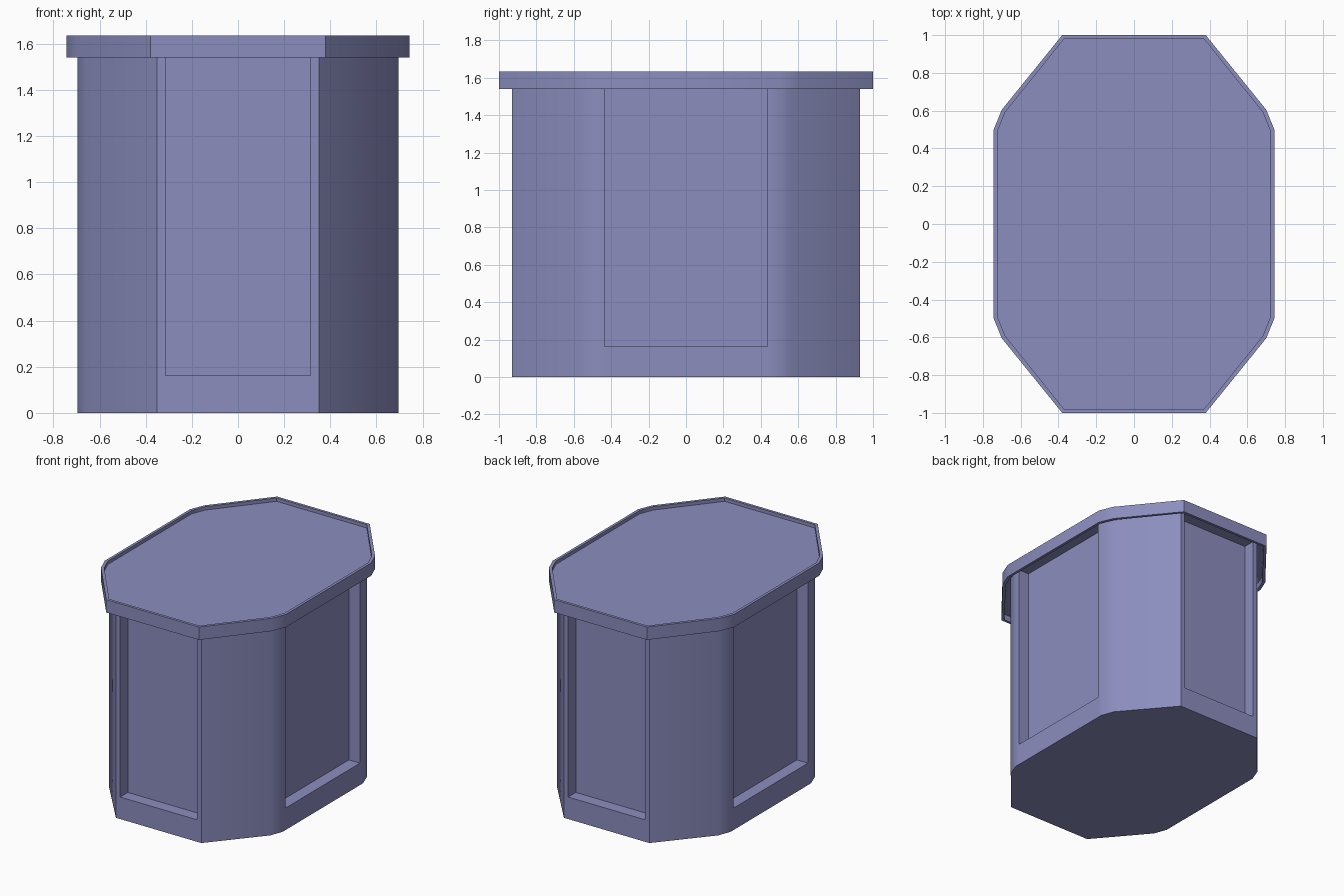
import bpy, bmesh, math

if "Cube" in bpy.data.objects:
    bpy.data.objects.remove(bpy.data.objects["Cube"])

mat = bpy.data.materials.new("dusty violet")
mat.diffuse_color = (0.26, 0.27, 0.52, 1)
mat.use_nodes = True
mat.node_tree.nodes["Principled BSDF"].inputs["Base Color"].default_value = mat.diffuse_color


def mirror_outline(quarter):
    """Quarter outline (from +x axis to +y axis) mirrored to all four quadrants, counter-clockwise."""
    half = quarter + [(-x, y) for x, y in reversed(quarter)]
    return half + [(-x, -y) for x, y in half]


def ring(bm, outline, z, inset=0.0):
    sx = 1 - inset / max(p[0] for p in outline)
    sy = 1 - inset / max(p[1] for p in outline)
    return [bm.verts.new((x * sx, y * sy, z)) for x, y in outline]


def bridge(bm, a, b):
    n = len(a)
    for i in range(n):
        j = (i + 1) % n
        bm.faces.new((a[i], a[j], b[j], b[i]))


def finish(bm, name):
    bmesh.ops.recalc_face_normals(bm, faces=bm.faces)
    me = bpy.data.meshes.new(name)
    bm.to_mesh(me)
    bm.free()
    me.materials.append(mat)
    ob = bpy.data.objects.new(name, me)
    bpy.context.collection.objects.link(ob)
    bpy.ops.object.select_all(action='DESELECT')
    ob.select_set(True)
    bpy.context.view_layer.objects.active = ob
    bpy.ops.object.shade_smooth_by_angle(angle=math.radians(32))
    return ob


# Body: closed base below, column with four recessed panels above
SILL, BODY_TOP, DEPTH = 0.163, 1.59, 0.09
PX, PY = 0.315, 0.435          # half widths of the end and side panels
X, Y = 0.695, 0.93
corner = [(X, 0.47), (0.66, 0.565), (0.35, Y)]
full = mirror_outline([(X, PY)] + corner + [(PX, Y)])
notched = mirror_outline([(X - DEPTH, PY), (X, PY)] + corner
                         + [(PX, Y), (PX, Y - DEPTH)])

bm = bmesh.new()
bottom = ring(bm, full, 0)
sill = ring(bm, full, SILL)
bridge(bm, bottom, sill)
bm.faces.new(list(reversed(bottom)))
low = []                       # column foot shares the sill vertices
for x, y in notched:
    if (x, y) in full:
        low.append(sill[full.index((x, y))])
    else:
        low.append(bm.verts.new((x, y, SILL)))
top = ring(bm, notched, BODY_TOP)
bridge(bm, low, top)
bm.faces.new(top)
# ledges at the foot of each recess
n = len(low)
for i, (x, y) in enumerate(notched):
    j = (i + 1) % n
    if (x, y) not in full and notched[j] not in full:
        bm.faces.new((low[i - 1], low[i], low[j], low[(j + 1) % n]))
finish(bm, "body")

# Lid: overhanging slab with a thin lip above and below
lid_outline = mirror_outline([(0.743, 0.5), (0.70, 0.605), (0.38, 1.0)])
bm = bmesh.new()
loops = [ring(bm, lid_outline, z, inset) for z, inset in
         [(1.585, 0.02), (1.54, 0.02), (1.54, 0), (1.635, 0), (1.635, 0.02), (1.61, 0.02)]]
for a, b in zip(loops, loops[1:]):
    bridge(bm, a, b)
bm.faces.new(list(reversed(loops[0])))
bm.faces.new(loops[-1])
finish(bm, "lid")
